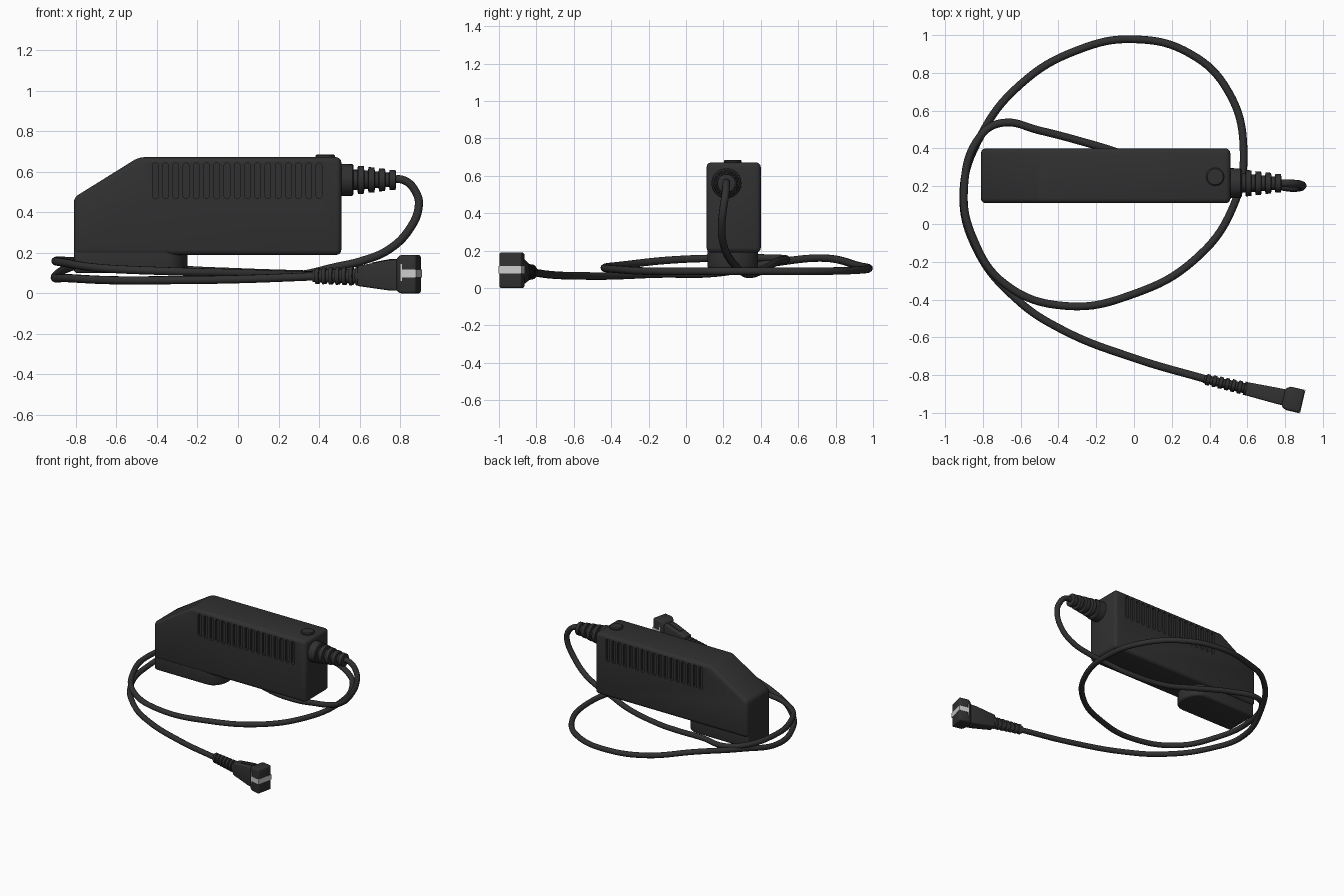
import bpy, bmesh, math
from mathutils import Matrix, Vector

if "Cube" in bpy.data.objects:
    bpy.data.objects.remove(bpy.data.objects["Cube"])


def material(name, colour, rough):
    m = bpy.data.materials.new(name)
    m.use_nodes = True
    m.diffuse_color = (*colour, 1)
    node = m.node_tree.nodes["Principled BSDF"]
    node.inputs["Base Color"].default_value = (*colour, 1)
    node.inputs["Roughness"].default_value = rough
    return m


black = material("black plastic", (0.03, 0.03, 0.03), 0.6)
steel = material("pale metal", (0.6, 0.6, 0.6), 0.5)


def add_prism(bm, points, start, end):
    """Extrude a closed outline of 3D points from offset start to offset end."""
    rings = [[bm.verts.new(Vector(p) + Vector(o)) for p in points] for o in (start, end)]
    n = len(points)
    bm.faces.new(rings[0])
    bm.faces.new(rings[1][::-1])
    for i in range(n):
        j = (i + 1) % n
        bm.faces.new((rings[0][i], rings[1][i], rings[1][j], rings[0][j]))


def add_loft(bm, rings):
    """Skin a row of matching rings and cap both ends."""
    loops = [[bm.verts.new(p) for p in ring] for ring in rings]
    n = len(loops[0])
    for a, b in zip(loops, loops[1:]):
        for i in range(n):
            bm.faces.new((a[i], a[(i + 1) % n], b[(i + 1) % n], b[i]))
    bm.faces.new(loops[0][::-1])
    bm.faces.new(loops[-1])


def finish(name, bm, mat, bevel=0, matrix=None, cutter=None):
    bmesh.ops.recalc_face_normals(bm, faces=bm.faces)
    mesh = bpy.data.meshes.new(name)
    bm.to_mesh(mesh)
    bm.free()
    ob = bpy.data.objects.new(name, mesh)
    bpy.context.collection.objects.link(ob)
    mesh.materials.append(mat)
    if matrix:
        ob.matrix_world = matrix
    bpy.ops.object.select_all(action="DESELECT")
    bpy.context.view_layer.objects.active = ob
    ob.select_set(True)
    if bevel:
        mod = ob.modifiers.new("round edges", "BEVEL")
        mod.width, mod.segments = bevel, 3
        mod.limit_method, mod.angle_limit = "ANGLE", math.radians(25)
        bpy.ops.object.modifier_apply(modifier=mod.name)
    if cutter:
        mod = ob.modifiers.new("vents", "BOOLEAN")
        mod.operation, mod.solver, mod.object = "DIFFERENCE", "EXACT", cutter
        bpy.ops.object.modifier_apply(modifier=mod.name)
        bpy.data.objects.remove(cutter)
    bpy.ops.object.shade_smooth_by_angle(angle=math.radians(35))
    return ob


def lathe(name, profile, matrix, squash=1.0, sides=24):
    """Turn (distance, radius) pairs about local x."""
    bm = bmesh.new()
    turn = [2 * math.pi * i / sides for i in range(sides)]
    add_loft(bm, [[(u, r * squash * math.cos(a), r * math.sin(a)) for a in turn] for u, r in profile])
    return finish(name, bm, black, matrix=matrix)


def ribs(start, end, r0, r1, count, core):
    """Profile of a tapering ribbed sleeve."""
    step = (end - start) / count
    out = []
    for i in range(count):
        u, r = start + i * step, r0 + (r1 - r0) * i / (count - 1)
        out += [(u, r * core), (u + step * 0.35, r * core), (u + step * 0.4, r),
                (u + step * 0.95, r * 0.97), (u + step, r * core)]
    return out


# Vent cutter: rounded upright slots on the front and back
FRONT, BACK = 0.11, 0.40
bm = bmesh.new()
for i in range(17):
    x = -0.408 + i * 0.0505
    slot = [(x + 0.014 * math.cos(a), 0, 0.556 + 0.014 * math.sin(a) + (0.075 if k < 7 else -0.075))
            for k, a in enumerate([math.pi * j / 6 for j in range(7)]
                                  + [math.pi + math.pi * j / 6 for j in range(7)])]
    for y in (FRONT, BACK):
        add_prism(bm, slot, (0, y - 0.018, 0), (0, y + 0.018, 0))
vents = finish("vent_cutter", bm, black)
vents.hide_render = True

# Main housing with sloped nose
bm = bmesh.new()
side = [(-0.81, 0.19), (0.51, 0.19), (0.51, 0.672), (-0.49, 0.672), (-0.81, 0.473)]
add_prism(bm, [(x, 0, z) for x, z in side], (0, FRONT, 0), (0, BACK, 0))
finish("housing", bm, black, 0.025, cutter=vents)

# Foot below the nose, rounded towards the middle
bm = bmesh.new()
plan = [(-0.81, 0.385), (-0.81, 0.115)]
for k in range(13):
    a = -math.pi / 2 + math.pi * k / 12
    plan.append((-0.35 + 0.10 * math.cos(a), 0.25 + 0.135 * math.sin(a), 0))
add_prism(bm, [(p[0], p[1], 0) for p in plan], (0, 0, 0.1), (0, 0, 0.26))
finish("foot", bm, black, 0.018)

# Round button on top
lathe("button", [(0, 0.048), (0.03, 0.048), (0.036, 0.042)],
      Matrix.Translation((0.43, 0.25, 0.65)) @ Matrix.Rotation(-math.pi / 2, 4, "Y"))

# Strain relief on the right end of the housing
lathe("strain_relief", [(0, 0.08), (0.06, 0.078), (0.066, 0.07)]
      + ribs(0.066, 0.275, 0.07, 0.05, 4, 0.72),
      Matrix.Translation((0.505, 0.216, 0.56)))

# Coiled cable
path = [(0.74, 0.216, 0.56), (0.82, 0.215, 0.558), (0.88, 0.21, 0.495), (0.892, 0.2, 0.43),
        (0.845, 0.19, 0.315), (0.745, 0.205, 0.217), (0.62, 0.23, 0.163), (0.48, 0.255, 0.13),
        (0.3, 0.295, 0.09), (0, 0.355, 0.075), (-0.2, 0.415, 0.1), (-0.5, 0.495, 0.145),
        (-0.7, 0.535, 0.155), (-0.81, 0.47, 0.16), (-0.9, 0.18, 0.16), (-0.85, -0.08, 0.15),
        (-0.68, -0.32, 0.125), (-0.36, -0.434, 0.11), (0, -0.37, 0.1), (0.32, -0.19, 0.09),
        (0.52, 0.08, 0.09), (0.58, 0.4, 0.09), (0.5, 0.7, 0.09), (0.3, 0.9, 0.095),
        (0, 0.978, 0.105), (-0.3, 0.92, 0.12), (-0.6, 0.74, 0.16), (-0.81, 0.47, 0.135),
        (-0.904, 0.16, 0.08), (-0.83, -0.14, 0.075), (-0.62, -0.4, 0.065), (-0.38, -0.56, 0.065),
        (0, -0.71, 0.07), (0.4, -0.827, 0.085)]
curve = bpy.data.curves.new("cable", "CURVE")
curve.dimensions = "3D"
curve.bevel_depth, curve.bevel_resolution, curve.resolution_u = 0.0205, 3, 8
spline = curve.splines.new("BEZIER")
spline.bezier_points.add(len(path) - 1)
for point, co in zip(spline.bezier_points, path):
    point.co = co
    point.handle_left_type = point.handle_right_type = "AUTO"
curve.materials.append(black)
cable = bpy.data.objects.new("cable", curve)
bpy.context.collection.objects.link(cable)
bpy.ops.object.select_all(action="DESELECT")
bpy.context.view_layer.objects.active = cable
cable.select_set(True)
bpy.ops.object.convert(target="MESH")
bpy.ops.object.shade_smooth_by_angle(angle=math.radians(60))

# Plug, built along its own axis
plug = Matrix.Translation((0.37, -0.82, 0)) @ Matrix.Rotation(math.radians(-13), 4, "Z")
lathe("plug_boot", ribs(0, 0.24, 0.04, 0.048, 7, 0.75),
      plug @ Matrix.Translation((0, 0, 0.086)), squash=0.75)


def plug_part(name, sections, mat, bevel=0):
    """Loft rectangles given as (distance, half width, bottom, top)."""
    bm = bmesh.new()
    add_loft(bm, [[(u, -v, a), (u, v, a), (u, v, b), (u, -v, b)] for u, v, a, b in sections])
    return finish(name, bm, mat, bevel, plug)


plug_part("plug_grip", [(0.23, 0.035, 0.037, 0.135), (0.39, 0.042, 0.015, 0.165),
                        (0.46, 0.044, 0.012, 0.168)], black, 0.01)
plug_part("plug_head", [(0.43, 0.044, 0.012, 0.17), (0.452, 0.062, 0, 0.19),
                        (0.535, 0.062, 0, 0.19)], black, 0.012)
plug_part("grip_tab", [(0.3, 0.014, 0.13, 0.152), (0.39, 0.014, 0.13, 0.169),
                       (0.42, 0.014, 0.13, 0.171)], black)
plug_part("contact_band", [(0.465, 0.0635, 0.079, 0.117), (0.537, 0.0635, 0.079, 0.117)], steel)
plug_part("contact_clip", [(0.457, 0.0632, 0.06, 0.145), (0.465, 0.0632, 0.06, 0.145)], steel)
